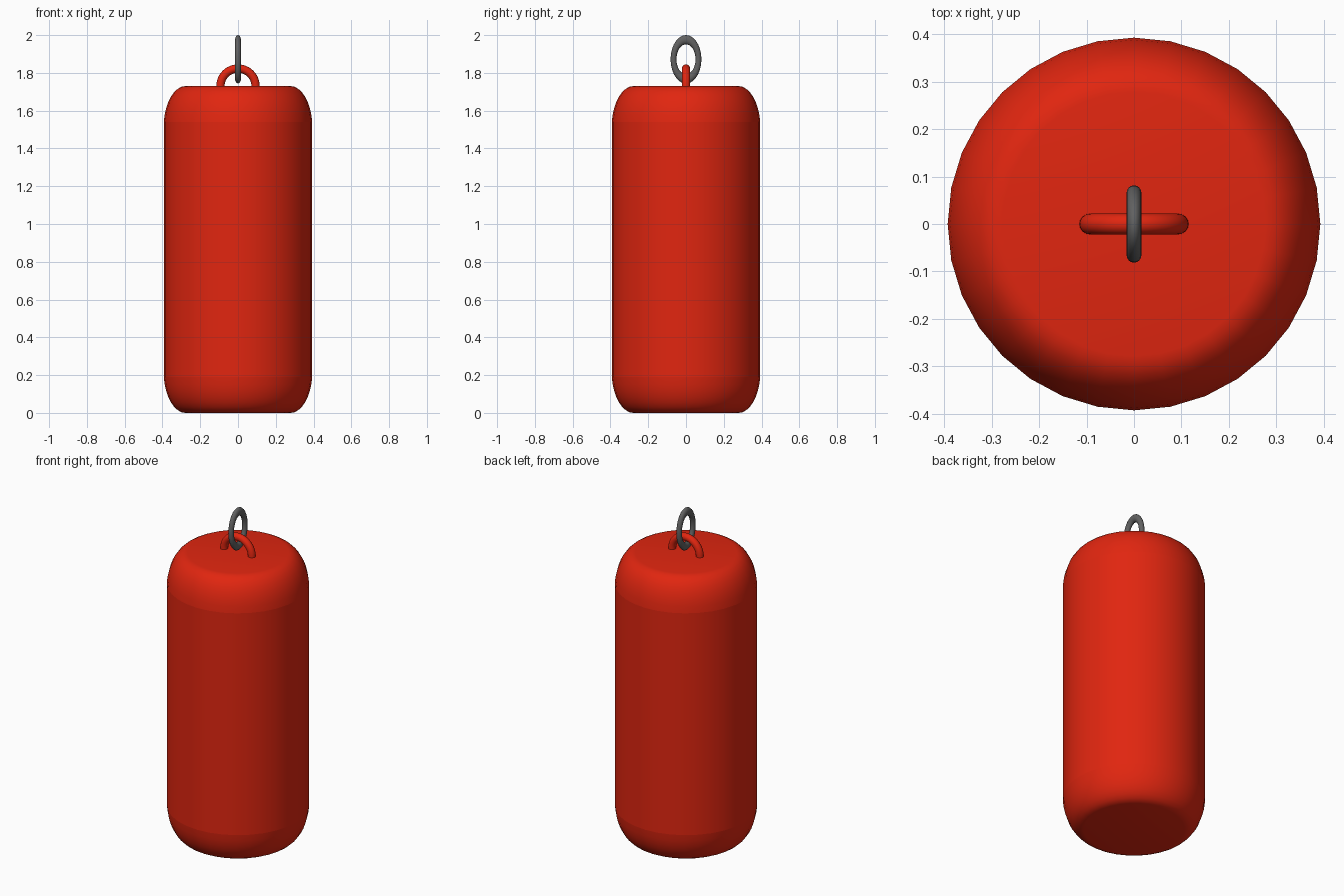
import bpy, bmesh
from math import sin, cos, pi, radians
from mathutils import Matrix

cube = bpy.data.objects.get("Cube")
if cube:
    bpy.data.objects.remove(cube, do_unlink=True)


def material(name, rgb):
    m = bpy.data.materials.new(name)
    m.use_nodes = True
    m.diffuse_color = (*rgb, 1)
    m.node_tree.nodes["Principled BSDF"].inputs["Base Color"].default_value = (*rgb, 1)
    return m


red = material("red", (0.75, 0.019, 0.005))
steel = material("dark grey steel", (0.12, 0.12, 0.12))


def finish(bm, name, mat):
    bmesh.ops.recalc_face_normals(bm, faces=bm.faces)
    for f in bm.faces:
        f.smooth = True
    mesh = bpy.data.meshes.new(name)
    bm.to_mesh(mesh)
    bm.free()
    mesh.materials.append(mat)
    obj = bpy.data.objects.new(name, mesh)
    bpy.context.collection.objects.link(obj)
    return obj


# Cylinder with tall elliptical shoulders at both ends
RADIUS, HEIGHT, SIDES, STEPS = 0.393, 1.73, 32, 8
ROUND_X, ROUND_Z, START = 0.115, 0.19, radians(8)
shoulder = [(RADIUS - ROUND_X + ROUND_X * cos(a) / cos(START),
             ROUND_Z * (sin(a) - sin(START)) / (1 - sin(START)))
            for a in (START + (pi / 2 - START) * i / STEPS for i in range(STEPS + 1))]
profile = [(r, ROUND_Z - h) for r, h in reversed(shoulder)]
profile += [(r, HEIGHT - ROUND_Z + h) for r, h in shoulder]

bm = bmesh.new()
rings = [[bm.verts.new((r * cos(2 * pi * k / SIDES), r * sin(2 * pi * k / SIDES), z))
          for k in range(SIDES)] for r, z in profile]
for low, high in zip(rings, rings[1:]):
    for k in range(SIDES):
        n = (k + 1) % SIDES
        bm.faces.new((low[k], low[n], high[n], high[k]))
bm.faces.new(rings[0])
bm.faces.new(rings[-1])
# Crisp seams where the shoulders meet the straight wall
for ring in (rings[STEPS], rings[STEPS + 1]):
    for k in range(SIDES):
        bm.edges.get((ring[k], ring[(k + 1) % SIDES])).smooth = False
finish(bm, "bag_body", red)


def hoop(name, mat, major, minor, sweep, steps, transform, sides=16):
    """Torus, or an arc of one, standing in the XZ plane."""
    closed = sweep >= 2 * pi
    bm = bmesh.new()
    loops = []
    for i in range(steps if closed else steps + 1):
        a = sweep * i / steps
        loops.append([])
        for k in range(sides):
            t = 2 * pi * k / sides
            r = major + minor * cos(t)
            loops[-1].append(bm.verts.new((r * cos(a), minor * sin(t), r * sin(a))))
    pairs = list(zip(loops, loops[1:])) + ([(loops[-1], loops[0])] if closed else [])
    for p, q in pairs:
        for k in range(sides):
            n = (k + 1) % sides
            bm.faces.new((p[k], p[n], q[n], q[k]))
    bmesh.ops.transform(bm, matrix=transform, verts=bm.verts)
    return finish(bm, name, mat)


# Fixed half loop on the lid
hoop("lid_loop", red, 0.093, 0.022, pi, 24, Matrix.Translation((0, 0, HEIGHT)))

# Oval hanging ring passing through the loop
hoop("hanging_ring", steel, 0.066, 0.0155, 2 * pi, 40,
     Matrix.Translation((0, 0, 1.872)) @ Matrix.Rotation(pi / 2, 4, 'Z')
     @ Matrix.Diagonal((1, 1, 1.57, 1)))
